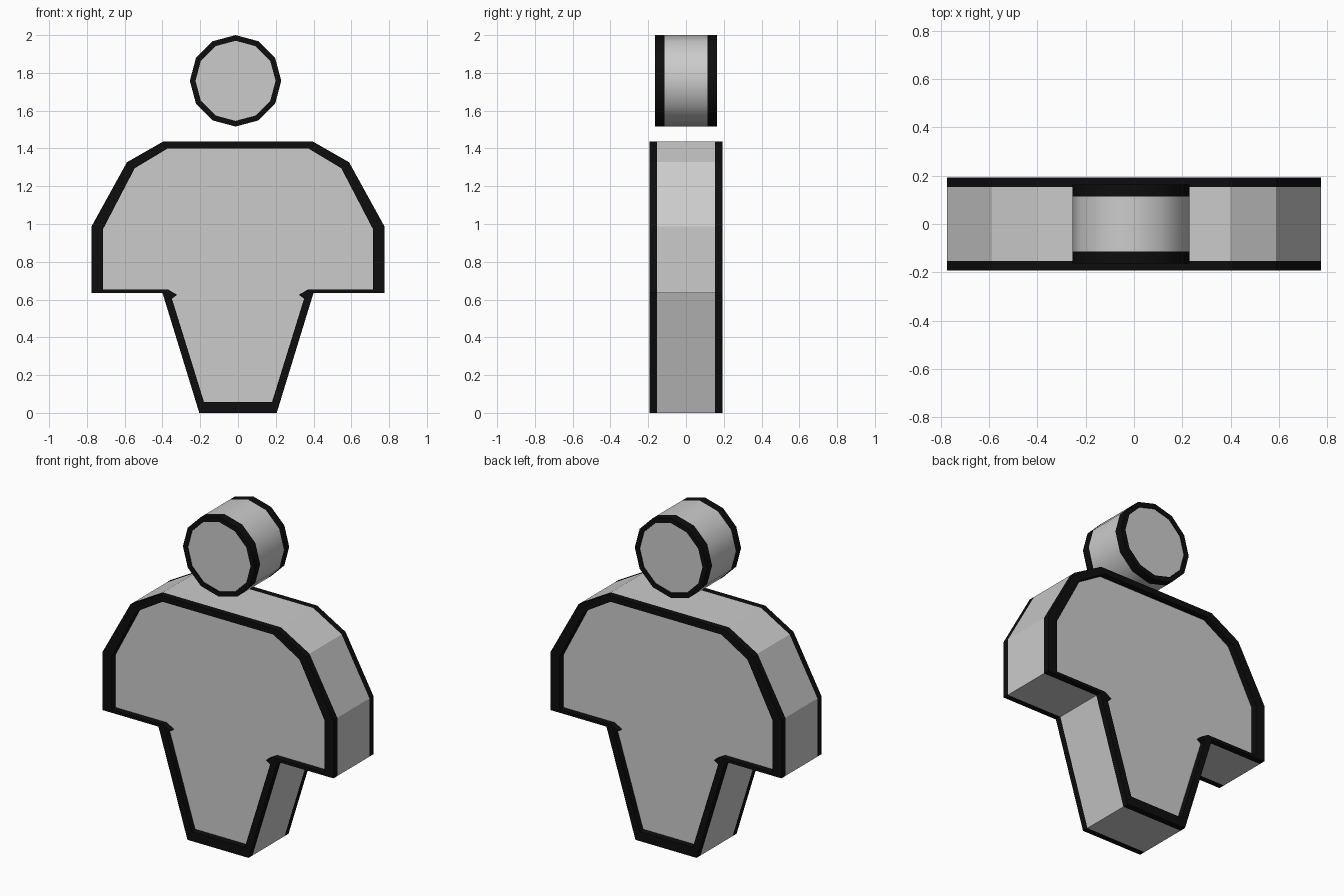
import bpy, bmesh, math

if "Cube" in bpy.data.objects:
    bpy.data.objects.remove(bpy.data.objects["Cube"])

black = bpy.data.materials.new("rim_black")
black.diffuse_color = (0.004, 0.004, 0.004, 1)
black.use_nodes = True
black.node_tree.nodes["Principled BSDF"].inputs["Base Color"].default_value = black.diffuse_color
grey = bpy.data.materials.new("panel_grey")
grey.diffuse_color = (0.8, 0.8, 0.8, 1)
grey.use_nodes = True
grey.node_tree.nodes["Principled BSDF"].inputs["Base Color"].default_value = grey.diffuse_color


def rimmed_plate(name, outer, inner, band, rim, panel):
    """Loft outline loops through y: panel, rim, grey side band, rim, panel."""
    loops = [(inner, -panel), (inner, -rim), (outer, -rim), (outer, -band),
             (outer, band), (outer, rim), (inner, rim), (inner, panel)]
    bm = bmesh.new()
    rings = [[bm.verts.new((x, y, z)) for x, z in pts] for pts, y in loops]
    n = len(outer)
    for k in range(len(rings) - 1):
        a, b = rings[k], rings[k + 1]
        for i in range(n):
            j = (i + 1) % n
            f = bm.faces.new((a[i], a[j], b[j], b[i]))
            f.material_index = 0 if k == 3 else 1
    bm.faces.new(rings[0])
    bm.faces.new(rings[-1])
    bmesh.ops.recalc_face_normals(bm, faces=bm.faces[:])
    me = bpy.data.meshes.new(name)
    bm.to_mesh(me)
    bm.free()
    me.materials.append(grey)
    me.materials.append(black)
    ob = bpy.data.objects.new(name, me)
    bpy.context.collection.objects.link(ob)
    return ob


def mirrored(half):
    return half + [(-x, z) for x, z in reversed(half)]


def circle(cx, cz, r, n):
    return [(cx + r * math.cos(2 * math.pi * i / n),
             cz + r * math.sin(2 * math.pi * i / n)) for i in range(n)]


# Body: right half of the outline, from foot up to shoulder
outer = [(0.205, 0), (0.389, 0.6), (0.40, 0.635), (0.415, 0.635),
         (0.775, 0.635), (0.775, 0.988), (0.588, 1.327), (0.397, 1.436)]
inner = [(0.18, 0.057), (0.35, 0.605), (0.322, 0.625), (0.37, 0.653),
         (0.715, 0.653), (0.715, 0.972), (0.547, 1.295), (0.372, 1.40)]
rimmed_plate("body", mirrored(outer), mirrored(inner), 0.154, 0.192, 0.154)

# Head: floating disc, slightly off centre
head = rimmed_plate("head", circle(-0.013, 1.758, 0.242, 12),
                    circle(-0.013, 1.758, 0.212, 12), 0.114, 0.164, 0.158)
bpy.context.view_layer.objects.active = head
head.select_set(True)
bpy.ops.object.shade_smooth_by_angle(angle=math.radians(35))
